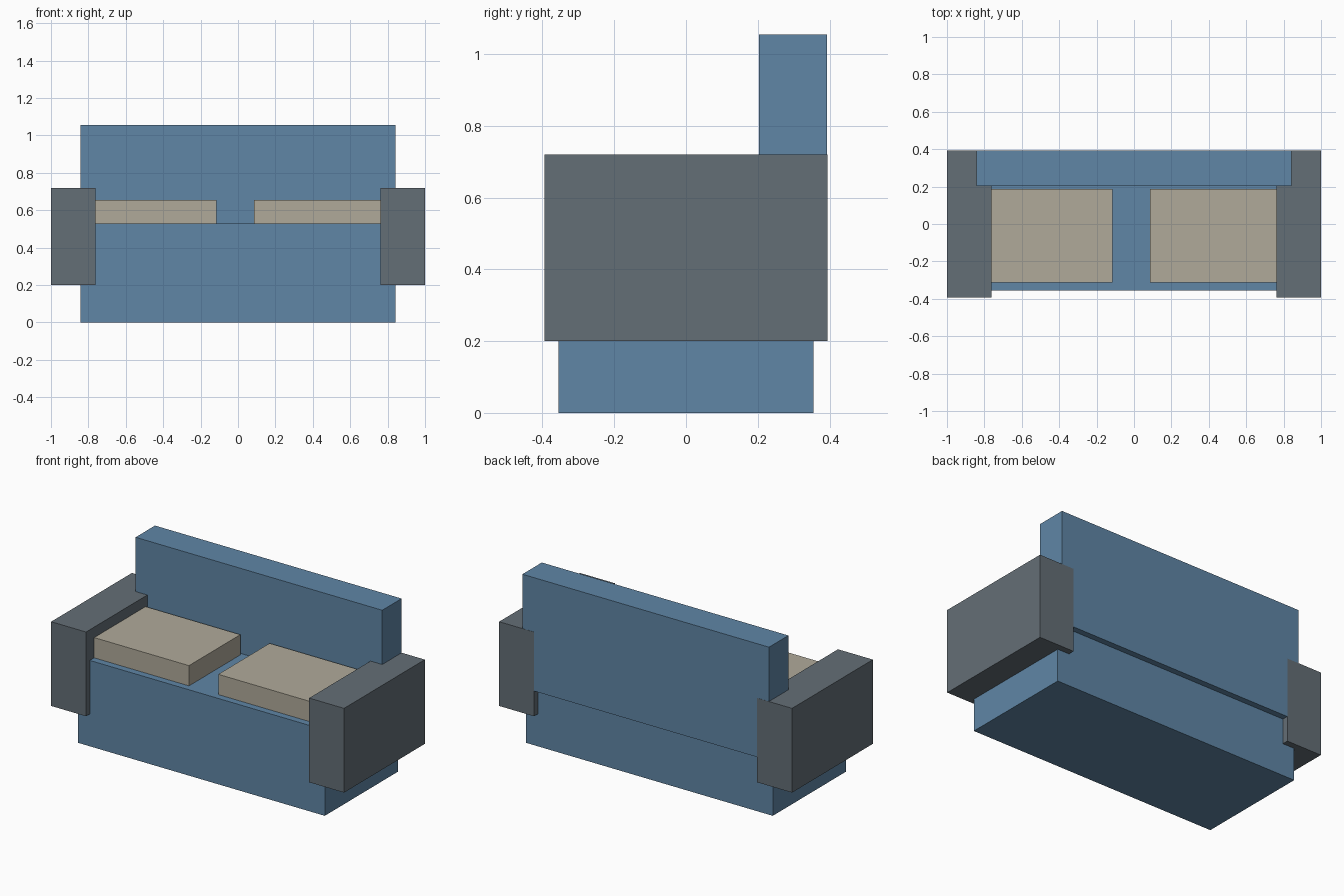
import bpy

cube = bpy.data.objects.get("Cube")
if cube:
    bpy.data.objects.remove(cube, do_unlink=True)


def make_material(name, color):
    mat = bpy.data.materials.new(name)
    mat.use_nodes = True
    mat.diffuse_color = (*color, 1)
    mat.node_tree.nodes["Principled BSDF"].inputs["Base Color"].default_value = (*color, 1)
    return mat


def box(name, x, y, z, mat):
    """Box spanning the given (low, high) range on each axis."""
    spans = (x, y, z)
    bpy.ops.mesh.primitive_cube_add(size=1, location=[(a + b) / 2 for a, b in spans])
    obj = bpy.context.object
    obj.name = name
    obj.scale = [b - a for a, b in spans]
    bpy.ops.object.transform_apply(location=False, rotation=False, scale=True)
    obj.data.materials.append(mat)
    return obj


blue = make_material("blue fabric", (0.115, 0.238, 0.381))
grey = make_material("slate grey", (0.127, 0.156, 0.181))
beige = make_material("beige cushion", (0.434, 0.402, 0.323))

# Seat base and backrest; the backrest sits just inside the rear of the arms
box("seat_base", (-0.842, 0.842), (-0.356, 0.356), (0, 0.53), blue)
box("backrest", (-0.842, 0.842), (0.204, 0.393), (0.355, 1.055), blue)

# Arms
for side, x in (("right", (-1, -0.762)), ("left", (0.762, 1))):
    box(side + "_arm", x, (-0.394, 0.394), (0.2, 0.72), grey)

# Loose seat cushions, tucked against the arms
for side, x in (("right", (-0.78, -0.115)), ("left", (0.085, 0.78))):
    box(side + "_cushion", x, (-0.314, 0.187), (0.53, 0.655), beige)
